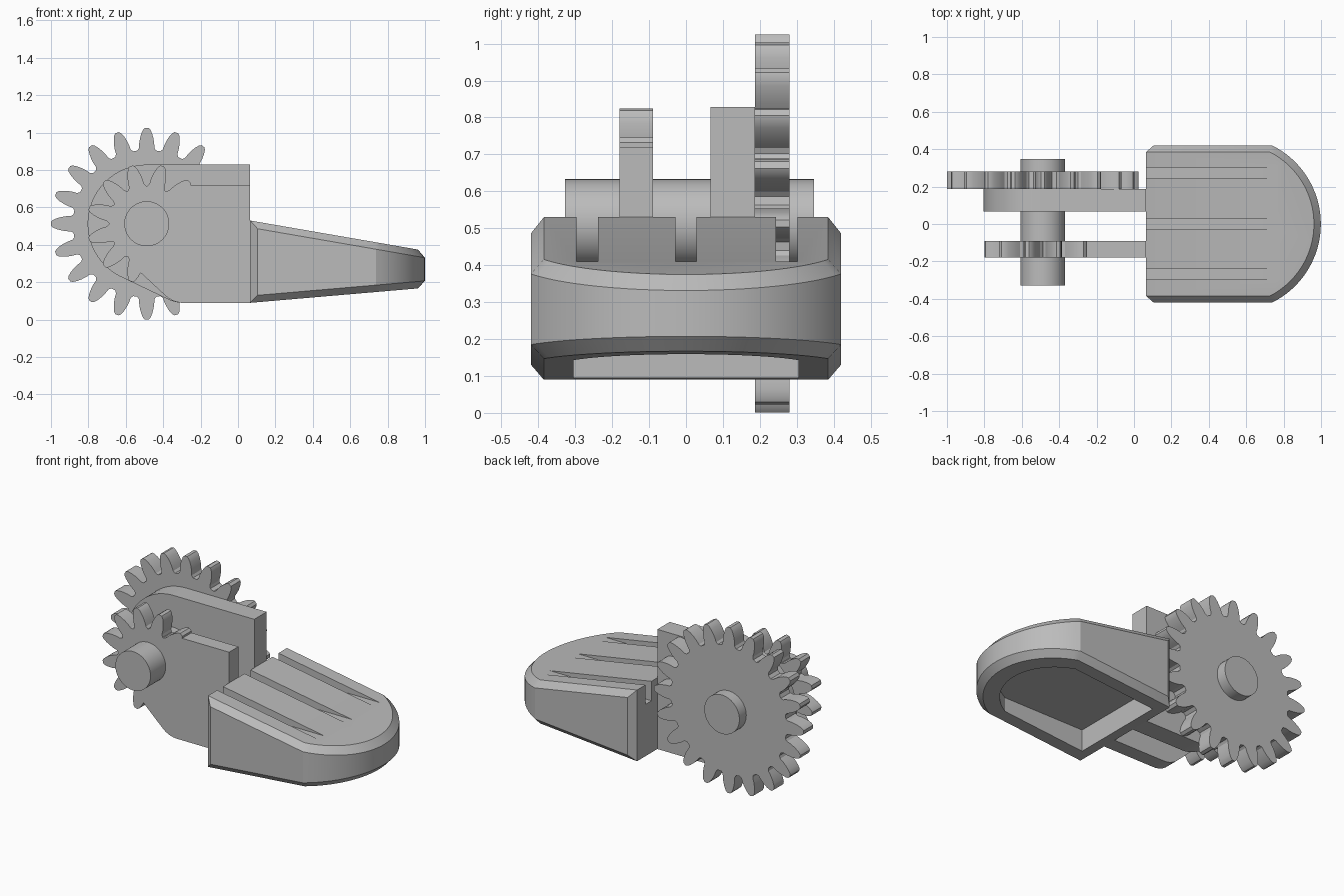
import bpy, bmesh
from math import sin, cos, pi, radians, sqrt, asin

if "Cube" in bpy.data.objects:
    bpy.data.objects.remove(bpy.data.objects["Cube"])

grey = bpy.data.materials.new("plain grey")
grey.use_nodes = True
COLOR = (0.5, 0.5, 0.5, 1)
grey.diffuse_color = COLOR
grey.node_tree.nodes["Principled BSDF"].inputs["Base Color"].default_value = COLOR

AX, AZ = -0.488, 0.513      # axle centre
BACK = 0.065                # where the arms meet the foot


def make(name, bm):
    bmesh.ops.recalc_face_normals(bm, faces=bm.faces)
    me = bpy.data.meshes.new(name)
    bm.to_mesh(me)
    bm.free()
    me.materials.append(grey)
    ob = bpy.data.objects.new(name, me)
    bpy.context.collection.objects.link(ob)
    return ob


def prism(name, pts, lo, hi, axis="y"):
    """Extrude an outline along y (x,z points) or z (x,y points)."""
    bm = bmesh.new()
    place = lambda p, h: (p[0], h, p[1]) if axis == "y" else (p[0], p[1], h)
    face = bm.faces.new([bm.verts.new(place(p, lo)) for p in pts])
    ext = bmesh.ops.extrude_face_region(bm, geom=[face])
    move = (0, hi - lo, 0) if axis == "y" else (0, 0, hi - lo)
    bmesh.ops.translate(bm, vec=move, verts=[v for v in ext["geom"] if isinstance(v, bmesh.types.BMVert)])
    return make(name, bm)


def combine(ob, other, operation):
    mod = ob.modifiers.new(operation, "BOOLEAN")
    mod.operation, mod.object, mod.solver = operation, other, "EXACT"
    bpy.context.view_layer.objects.active = ob
    bpy.ops.object.modifier_apply(modifier=mod.name)
    bpy.data.objects.remove(other)


def arc(cx, cz, r, a0, a1, n):
    return [(cx + r * cos(radians(a0 + (a1 - a0) * i / n)),
             cz + r * sin(radians(a0 + (a1 - a0) * i / n))) for i in range(n + 1)]


def gear_outline(teeth, tip, phase):
    """Rounded teeth; the flank lists distance below the tip and half width."""
    flank = [(0.118, 0.05), (0.105, 0.041), (0.08, 0.04), (0.055, 0.036),
             (0.03, 0.029), (0.01, 0.02), (0, 0.01)]
    pts = []
    for k in range(teeth):
        mid = phase + 2 * pi * k / teeth
        side = [(tip - d, asin(w / (tip - d))) for d, w in flank]
        if side[0][1] > pi / teeth * 0.97:
            side = side[1:]
        for r, a in [(r, -a) for r, a in side] + side[::-1]:
            pts.append((AX + r * cos(mid + a), AZ + r * sin(mid + a)))
    return pts


# Axle and large gear
axle = prism("axle", arc(AX, AZ, 0.12, 0, 354, 59), -0.328, 0.347)
large_gear = prism("large_gear", gear_outline(20, 0.512, pi / 2), 0.187, 0.28)

# Rear arm with rounded end
rear_arm = prism("rear_arm", arc(AX, AZ, 0.316, 90, 242, 32)
                 + arc(-0.29, 0.29, 0.2, 242, 270, 8)
                 + [(BACK, 0.09), (BACK, 0.829)], 0.066, 0.187)

# Front arm merging into a small gear
front_arm = prism("front_arm", [(AX, AZ), (-0.527, 0.257)]
                  + arc(-0.29, 0.235, 0.145, 228, 270, 8)
                  + [(BACK, 0.09), (BACK, 0.72), (-0.26, 0.72), (-0.36, 0.65)],
                  -0.18, -0.09)
small_gear = prism("small_gear", gear_outline(12, 0.32, pi / 12), -0.18, -0.09)
combine(front_arm, small_gear, "UNION")


# Tapered foot with chamfered rim
def top(x):
    return 0.53 - 0.173 * (x - BACK)


def bottom(x):
    return 0.09 + 0.086 * (x - BACK)


def toe(inset, half, n=32):
    r = 0.469 - inset
    a = asin(half / r) * 180 / pi
    return arc(0.53, 0, r, -a, a, n)


CH = 0.037
outer = [(0.105, -0.42)] + toe(0, 0.42) + [(0.105, 0.42)]
inner = [(BACK, -0.385)] + toe(CH, 0.385) + [(BACK, 0.385)]
bm = bmesh.new()
for x, y in outer:
    bm.verts.new((x, y, top(x) - CH))
    bm.verts.new((x, y, bottom(x) + CH))
for x, y in inner:
    bm.verts.new((x, y, top(x)))
    bm.verts.new((x, y, bottom(x)))
hull = bmesh.ops.convex_hull(bm, input=bm.verts)
bmesh.ops.dissolve_limit(bm, angle_limit=radians(0.6), verts=bm.verts, edges=bm.edges)
foot = make("foot", bm)

# Three level grooves running out through the sloping top
for y in (-0.267, 0, 0.273):
    groove = prism("groove", [(0, y - 0.029), (0.759, y - 0.029), (0.759, y + 0.029), (0, y + 0.029)],
                   0.41, 0.7, "z")
    combine(foot, groove, "DIFFERENCE")

# Hollow underside
pocket = prism("pocket", [(0.12, -0.305)] + toe(0.13, 0.305, 24) + [(0.12, 0.305)], 0, 0.23, "z")
combine(foot, pocket, "DIFFERENCE")

# Smooth the curved walls, keep edges sharp
parts = [axle, large_gear, rear_arm, front_arm, foot]
bpy.ops.object.select_all(action="DESELECT")
for ob in parts:
    ob.select_set(True)
bpy.context.view_layer.objects.active = foot
bpy.ops.object.shade_smooth_by_angle(angle=radians(25))
